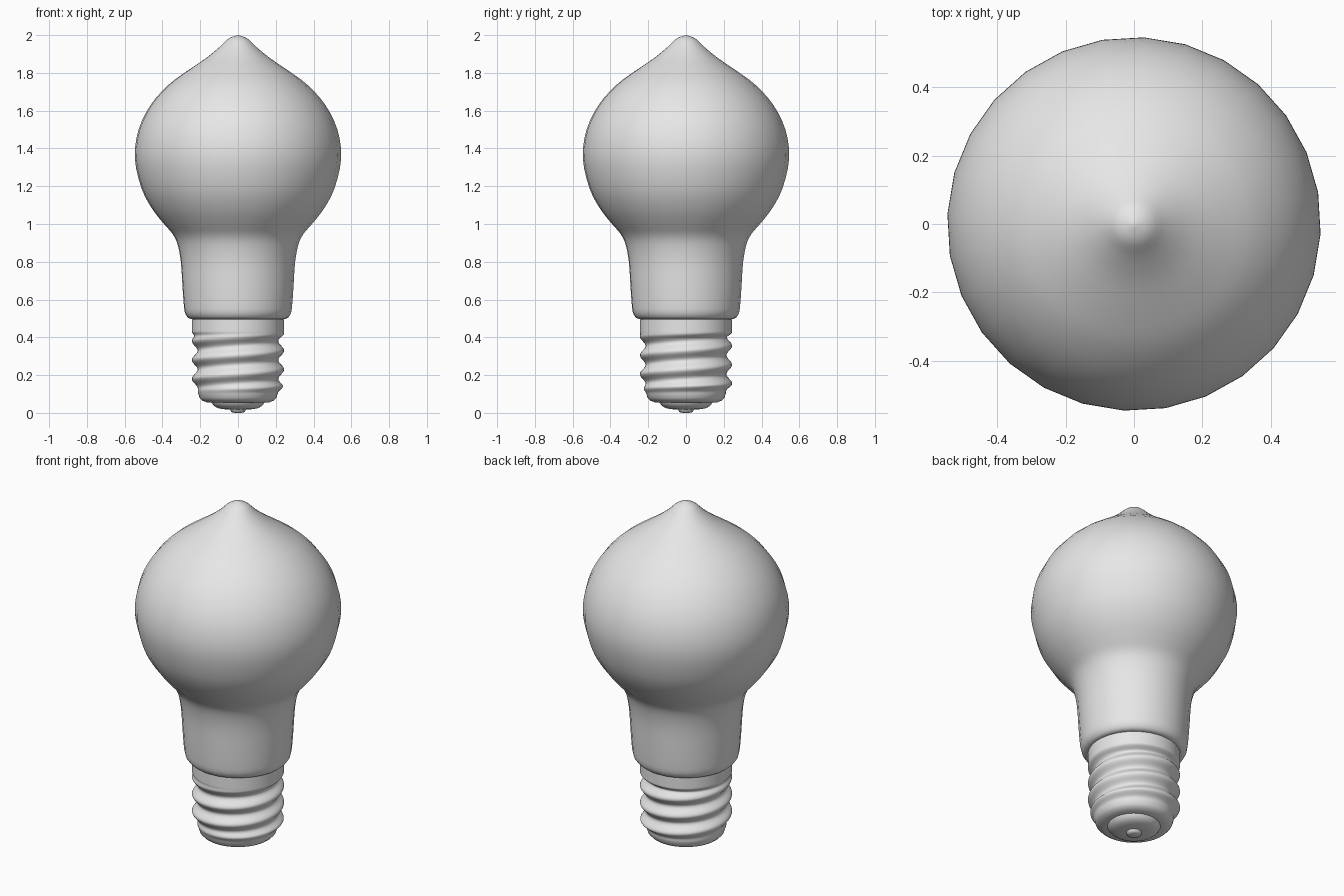
import bpy
import bmesh
import math
from mathutils import Vector

cube = bpy.data.objects.get("Cube")
if cube:
    bpy.data.objects.remove(cube, do_unlink=True)

grey = bpy.data.materials.new("plain grey")
grey.use_nodes = True
colour = (0.8, 0.8, 0.8, 1)
grey.diffuse_color = colour
grey.node_tree.nodes["Principled BSDF"].inputs["Base Color"].default_value = colour

TURN = math.radians(-3.1)


def smooth_profile(points, steps):
    """Resample (radius, height) points along a Catmull-Rom curve."""
    pts = [Vector(p) for p in points]
    pts = [pts[0]] + pts + [pts[-1]]
    out = []
    for a, b, c, d in zip(pts, pts[1:], pts[2:], pts[3:]):
        for i in range(steps):
            t = i / steps
            out.append(0.5 * (2 * b + (c - a) * t + (2 * a - 5 * b + 4 * c - d) * t ** 2
                              + (3 * b - a - 3 * c + d) * t ** 3))
    return out + [pts[-1]]


def lathe(name, profile, segments, radius=None, sharp=50):
    """Revolve a profile listed from bottom to top; radius(r, z, angle) may reshape it."""
    bm = bmesh.new()
    rings = []
    for r, z in profile:
        if r < 0.0005:
            rings.append([bm.verts.new((0, 0, z))] * segments)
            continue
        ring = []
        for i in range(segments):
            a = TURN + math.tau * i / segments
            q = radius(r, z, a) if radius else r
            ring.append(bm.verts.new((q * math.cos(a), q * math.sin(a), z)))
        rings.append(ring)
    for low, high in zip(rings, rings[1:]):
        for i in range(segments):
            j = (i + 1) % segments
            corners = list(dict.fromkeys((low[i], low[j], high[j], high[i])))
            if len(corners) > 2:
                bm.faces.new(corners)
    mesh = bpy.data.meshes.new(name)
    bm.to_mesh(mesh)
    bm.free()
    mesh.materials.append(grey)
    obj = bpy.data.objects.new(name, mesh)
    bpy.context.collection.objects.link(obj)
    bpy.ops.object.select_all(action='DESELECT')
    obj.select_set(True)
    bpy.context.view_layer.objects.active = obj
    bpy.ops.object.shade_smooth_by_angle(angle=math.radians(sharp))
    return obj


# Glass envelope with a pointed tip and a rounded lower lip
glass = [(0.235, 0.497), (0.262, 0.502), (0.281, 0.53), (0.288, 0.58), (0.295, 0.68),
         (0.303, 0.8), (0.32, 0.89), (0.345, 0.945), (0.392, 1.0), (0.455, 1.08),
         (0.512, 1.19), (0.547, 1.35), (0.527, 1.5), (0.463, 1.63), (0.37, 1.735),
         (0.27, 1.81), (0.17, 1.878), (0.1, 1.935), (0.05, 1.982), (0, 2.0)]
lathe("glass_bulb", smooth_profile(glass, 3), 28)


# Screw base with a right-handed thread that fades out at both ends
def ease(low, high, z):
    t = min(1, max(0, (z - low) / (high - low)))
    return t * t * (3 - 2 * t)


def thread(r, z, a):
    phase = (z - 0.28) / 0.1 - (a - math.pi) / math.tau
    ridge = 0.229 + 0.015 * math.cos(math.tau * phase)
    blend = ease(0.1, 0.15, z) * (1 - ease(0.395, 0.43, z))
    return r + (ridge - r) * blend


base = [(0.14, 0.055), (0.165, 0.056), (0.19, 0.065), (0.204, 0.08), (0.21, 0.1)]
rows = 72
for k in range(1, rows + 1):
    h = 0.1 + 0.34 * k / rows
    base.append((0.211 if h < 0.3 else 0.245, h))
base += [(0.245, 0.495), (0.23, 0.499)]
lathe("screw_base", base, 56, thread)

# Stepped insulator and contact button under the base
lathe("insulator", smooth_profile([(0, 0.016), (0.06, 0.018), (0.105, 0.025),
                                   (0.13, 0.04), (0.142, 0.058)], 2), 28)
lathe("contact_button", [(0, 0), (0.025, 0.001), (0.037, 0.006), (0.042, 0.02)], 28)
